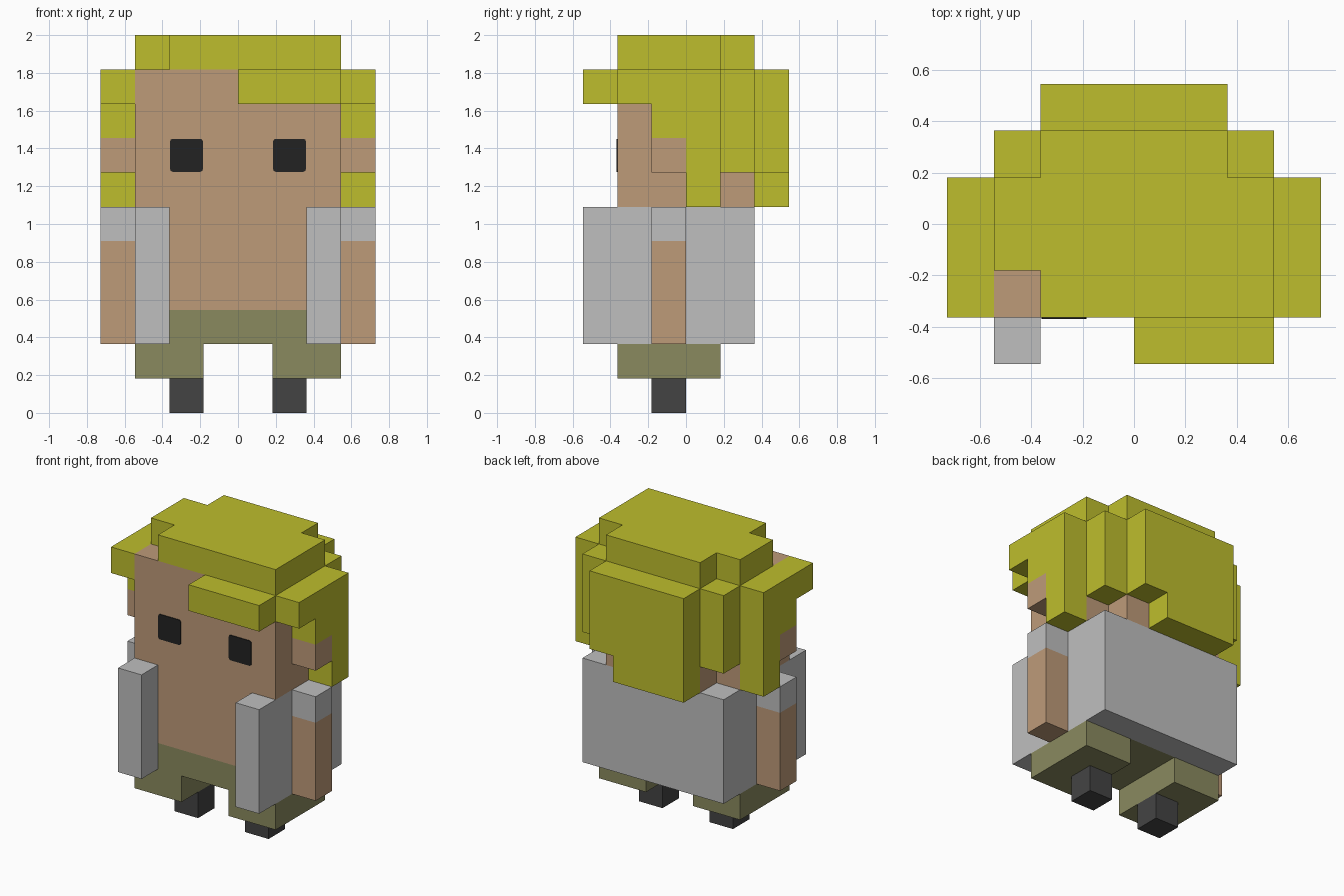
import bpy, bmesh
from mathutils import Vector

if "Cube" in bpy.data.objects:
    bpy.data.objects.remove(bpy.data.objects["Cube"], do_unlink=True)

U = 2 / 11  # edge length of one block


def material(name, rgb):
    lin = [c / 255 / 12.92 if c < 10 else ((c / 255 + 0.055) / 1.055) ** 2.4 for c in rgb]
    m = bpy.data.materials.new(name)
    m.use_nodes = True
    m.diffuse_color = (*lin, 1)
    bsdf = m.node_tree.nodes["Principled BSDF"]
    bsdf.inputs["Base Color"].default_value = (*lin, 1)
    bsdf.inputs["Roughness"].default_value = 0.9
    return m


HAIR = material("yellow_hair", (190, 190, 45))
SKIN = material("tan_skin", (190, 155, 121))
GREY = material("light_grey_cloth", (191, 191, 191))
OLIVE = material("olive_cloth", (138, 138, 95))
SHOE = material("dark_grey_shoe", (68, 68, 68))
EYE = material("black_eye", (34, 34, 34))


def add_object(name, bm, mat):
    me = bpy.data.meshes.new(name)
    bm.to_mesh(me)
    bm.free()
    me.materials.append(mat)
    ob = bpy.data.objects.new(name, me)
    bpy.context.collection.objects.link(ob)
    return ob


def mirrored(box):
    x0, x1, *rest = box
    return (-x1, -x0, *rest)


def blocks(name, mat, *boxes):
    """Merge boxes (x0, x1, y0, y1, z0, z1 in block units) into one clean shell."""
    cells = {(x, y, z)
             for x0, x1, y0, y1, z0, z1 in boxes
             for x in range(x0, x1) for y in range(y0, y1) for z in range(z0, z1)}
    bm = bmesh.new()
    for cell in cells:
        for axis in range(3):
            for side in (0, 1):
                step = [0, 0, 0]
                step[axis] = 1 if side else -1
                if tuple(c + s for c, s in zip(cell, step)) in cells:
                    continue
                a, b = (axis + 1) % 3, (axis + 2) % 3
                ring = [(0, 0), (1, 0), (1, 1), (0, 1)]
                verts = []
                for i, j in ring if side else reversed(ring):
                    p = Vector(cell)
                    p[axis] += side
                    p[a] += i
                    p[b] += j
                    verts.append(bm.verts.new(p * U))
                bm.faces.new(verts)
    bmesh.ops.remove_doubles(bm, verts=bm.verts, dist=1e-4)
    bmesh.ops.dissolve_limit(bm, angle_limit=0.01, verts=bm.verts, edges=bm.edges)
    return add_object(name, bm, mat)


def pair(name, mat, box):
    blocks("left_" + name, mat, box)
    blocks("right_" + name, mat, mirrored(box))


# Legs and clothing
pair("foot", SHOE, (1, 2, -1, 0, 0, 1))
trouser_leg = (1, 3, -2, 1, 1, 2)
blocks("shorts", OLIVE, (-2, 2, -2, 1, 2, 3), trouser_leg, mirrored(trouser_leg))
vest_side = (2, 3, -3, 2, 2, 6)
blocks("vest", GREY, (-3, 3, 1, 2, 2, 6), vest_side, mirrored(vest_side))

# Torso, arms and sleeves
blocks("torso", SKIN, (-2, 2, -2, 1, 3, 6))
pair("arm", SKIN, (3, 4, -1, 0, 2, 5))
pair("sleeve", GREY, (3, 4, -1, 0, 5, 6))

# Head with nape, and ears
blocks("head", SKIN, (-3, 3, -2, 1, 6, 10), (-2, 2, 1, 2, 6, 7))
pair("ear", SKIN, (3, 4, -1, 0, 7, 8))

# Hair: crown, fringe, stepped sides and back
blocks("hair_crown", HAIR, (-2, 3, -2, 1, 10, 11), (-3, -2, -1, 1, 10, 11), (-2, 2, 1, 2, 10, 11))
blocks("hair_fringe", HAIR, (0, 3, -3, -2, 9, 10))
side_locks = [(3, 4, -2, -1, 9, 10), (3, 4, -1, 0, 8, 10), (3, 4, 0, 1, 6, 10)]
blocks("left_side_hair", HAIR, *side_locks)
blocks("right_side_hair", HAIR, *map(mirrored, side_locks))
blocks("back_hair", HAIR, (-3, 3, 1, 2, 7, 10), (-2, 1, 2, 3, 6, 10), (1, 2, 2, 3, 7, 10))

# Eyes: thin plates with slightly rounded corners
for name, x in (("left_eye", 1.5), ("right_eye", -1.5)):
    bm = bmesh.new()
    bmesh.ops.create_cube(bm, size=1)
    for v in bm.verts:
        v.co = Vector((v.co.x * 0.175, v.co.y * 0.006, v.co.z * 0.175))
    corners = [e for e in bm.edges if abs(e.verts[0].co.y - e.verts[1].co.y) > 0.003]
    bmesh.ops.bevel(bm, geom=corners, offset=0.015, segments=2, profile=0.5, affect='EDGES')
    bmesh.ops.translate(bm, verts=bm.verts, vec=(x * U, -2 * U - 0.002, 7.5 * U))
    add_object(name, bm, EYE)
